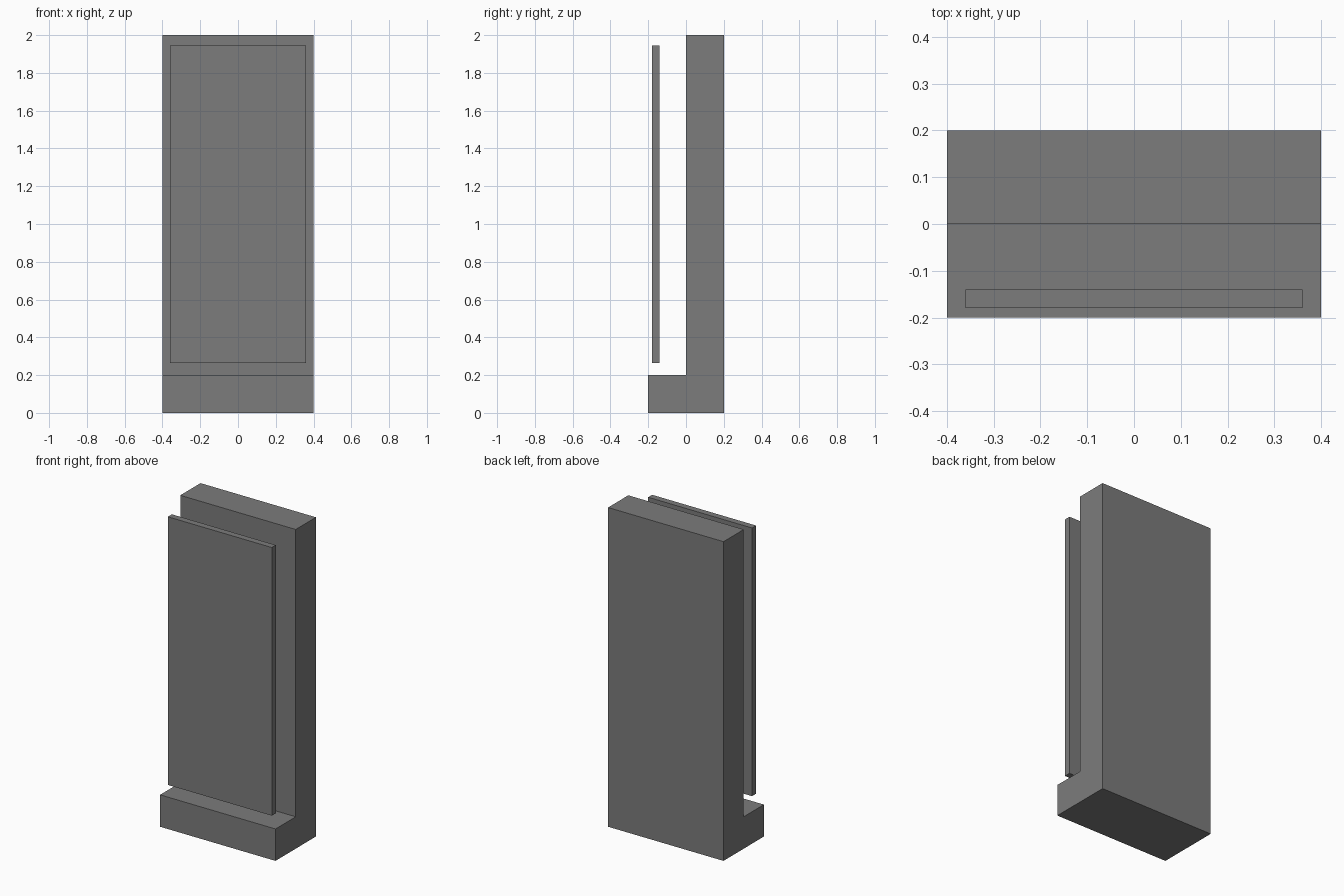
import bpy
import bmesh

cube = bpy.data.objects.get("Cube")
if cube:
    bpy.data.objects.remove(cube, do_unlink=True)

# Single flat grey
grey = bpy.data.materials.new("dark_grey")
grey.use_nodes = True
colour = (0.2, 0.2, 0.2, 1)
grey.diffuse_color = colour
grey.node_tree.nodes["Principled BSDF"].inputs["Base Color"].default_value = colour


def extrude_profile(name, profile, half_width):
    """Sweep a closed (y, z) profile across x, centred on x = 0."""
    bm = bmesh.new()
    face = bm.faces.new([bm.verts.new((-half_width, y, z)) for y, z in profile])
    swept = bmesh.ops.extrude_face_region(bm, geom=[face])["geom"]
    moved = [v for v in swept if isinstance(v, bmesh.types.BMVert)]
    bmesh.ops.translate(bm, verts=moved, vec=(2 * half_width, 0, 0))
    bmesh.ops.recalc_face_normals(bm, faces=bm.faces)
    mesh = bpy.data.meshes.new(name)
    bm.to_mesh(mesh)
    bm.free()
    mesh.materials.append(grey)
    obj = bpy.data.objects.new(name, mesh)
    bpy.context.collection.objects.link(obj)
    return obj


# L-shaped body: tall back slab with a low front step
extrude_profile("body", [(-0.2, 0), (0.2, 0), (0.2, 2), (0, 2), (0, 0.2), (-0.2, 0.2)], 0.4)

# Thin panel floating above the step
extrude_profile("front_panel", [(-0.18, 0.265), (-0.14, 0.265), (-0.14, 1.945), (-0.18, 1.945)], 0.36)
